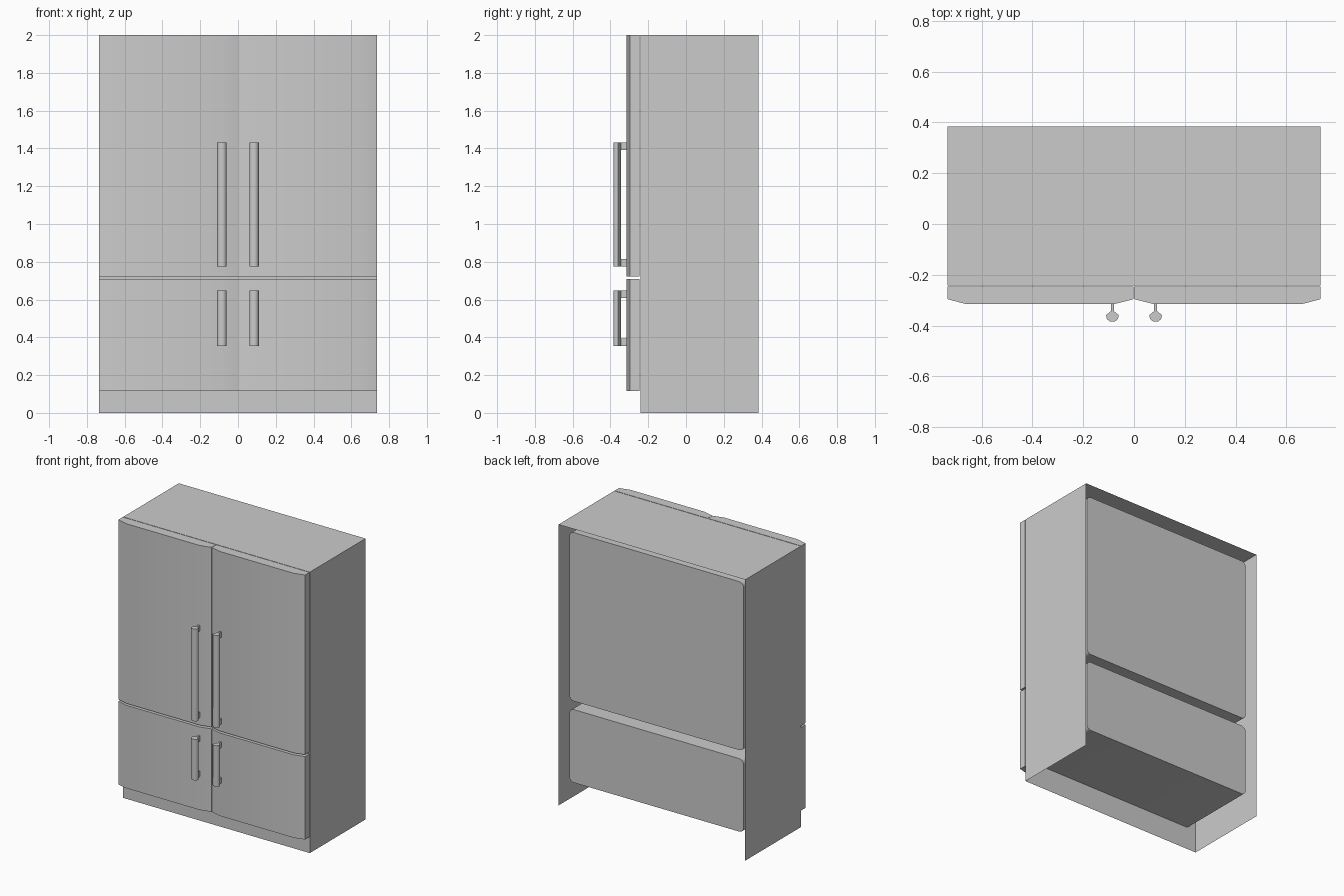
import bpy, bmesh, math

if "Cube" in bpy.data.objects:
    bpy.data.objects.remove(bpy.data.objects["Cube"])

W, FRONT, BACK, TOP = 0.735, -0.242, 0.384, 2.0
LINER_BACK = 0.332


def finish(bm, name, angle=30):
    mesh = bpy.data.meshes.new(name)
    bm.to_mesh(mesh)
    bm.free()
    obj = bpy.data.objects.new(name, mesh)
    bpy.context.collection.objects.link(obj)
    bpy.ops.object.select_all(action='DESELECT')
    obj.select_set(True)
    bpy.context.view_layer.objects.active = obj
    bpy.ops.object.shade_smooth_by_angle(angle=math.radians(angle))
    return obj


def add_prism(bm, profile, z0, z1):
    """Extrude a closed xy profile from z0 to z1."""
    face = bm.faces.new([bm.verts.new((x, y, z0)) for x, y in profile])
    new = bmesh.ops.extrude_face_region(bm, geom=[face])['geom']
    for v in new:
        if isinstance(v, bmesh.types.BMVert):
            v.co.z = z1
    bmesh.ops.recalc_face_normals(bm, faces=bm.faces[:])


def rounded_rect(x, z0, z1, r, seg=5):
    pts = []
    for cx, cz, start in ((x - r, z1 - r, 0), (r - x, z1 - r, 90),
                          (r - x, z0 + r, 180), (x - r, z0 + r, 270)):
        for i in range(seg + 1):
            a = math.radians(start + 90 * i / seg)
            pts.append((cx + r * math.cos(a), cz + r * math.sin(a)))
    return pts


def add_loop(bm, pts, y):
    vs = [bm.verts.new((x, y, z)) for x, z in pts]
    return vs, [bm.edges.new((vs[i - 1], vs[i])) for i in range(len(vs))]


# Cabinet: thin shell, open at back and underside, with two recessed liners
bm = bmesh.new()
outer, edges = add_loop(bm, [(-W, 0), (W, 0), (W, TOP), (-W, TOP)], FRONT)
liners = []
for z0, z1 in ((0.165, 0.685), (0.745, 1.945)):
    vs, es = add_loop(bm, rounded_rect(0.686, z0, z1, 0.035), FRONT)
    liners.append(vs)
    edges += es
bmesh.ops.triangle_fill(bm, edges=edges, use_beauty=True)
rear = [bm.verts.new((v.co.x, BACK, v.co.z)) for v in outer]
for i in (1, 2, 3):
    j = (i + 1) % 4
    bm.faces.new((outer[i], outer[j], rear[j], rear[i]))
for vs in liners:
    end = [bm.verts.new((v.co.x, LINER_BACK, v.co.z)) for v in vs]
    for i in range(len(vs)):
        bm.faces.new((vs[i - 1], vs[i], end[i], end[i - 1]))
    bm.faces.new(end)
bmesh.ops.recalc_face_normals(bm, faces=bm.faces[:])
frame = next(f for f in bm.faces if all(abs(v.co.y - FRONT) < 1e-5 for v in f.verts))
if frame.normal.y > 0:
    bmesh.ops.reverse_faces(bm, faces=bm.faces[:])
finish(bm, "cabinet")

# Doors and handles, mirrored left and right
door_profile = [(0.001, -0.246), (W, -0.246), (W, -0.296), (0.66, -0.316),
                (0.08, -0.316), (0.001, -0.296)]
bar_half = [(0.008, -0.345), (0.025, -0.359), (0.022, -0.374), (0.010, -0.384)]
HX = 0.085
for side, s in (("left", -1), ("right", 1)):
    for level, z0, z1, h0, h1 in (("upper", 0.721, TOP, 0.775, 1.432),
                                  ("lower", 0.117, 0.708, 0.355, 0.647)):
        bm = bmesh.new()
        add_prism(bm, [(s * x, y) for x, y in door_profile], z0, z1)
        finish(bm, f"{level}_{side}_door")

        # Grip bar with a short standoff at each end
        bm = bmesh.new()
        bar = bar_half + [(-x, y) for x, y in reversed(bar_half)]
        add_prism(bm, [(s * HX + x, y) for x, y in bar], h0, h1)
        stem = [(-0.006, -0.347), (0.006, -0.347), (0.006, -0.312), (-0.006, -0.312)]
        for a, b in ((h0, h0 + 0.04), (h1 - 0.04, h1)):
            add_prism(bm, [(s * HX + x, y) for x, y in stem], a, b)
        finish(bm, f"{level}_{side}_handle", 50)
